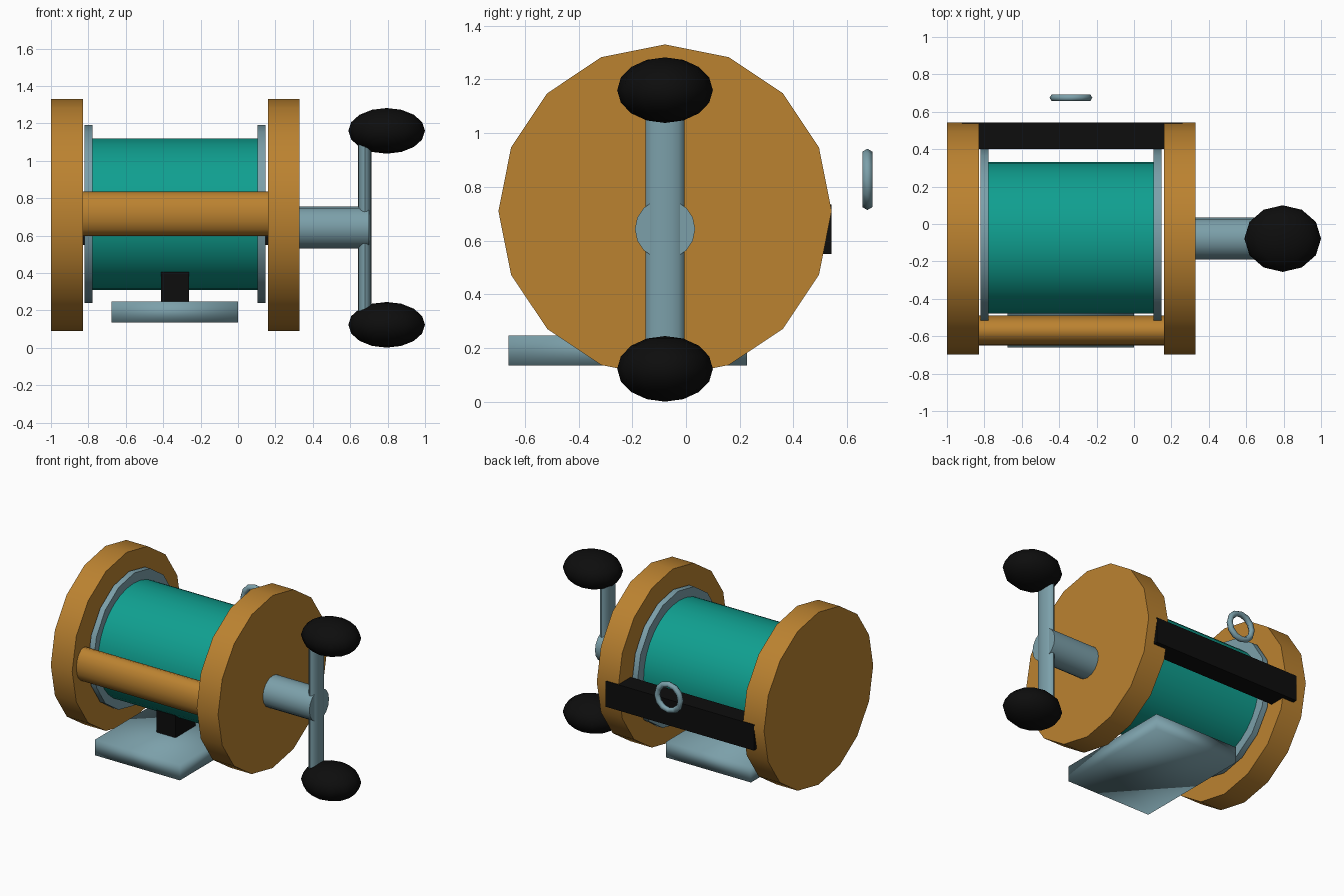
import bpy, math
from mathutils import Matrix

if "Cube" in bpy.data.objects:
    bpy.data.objects.remove(bpy.data.objects["Cube"])


def material(name, rgb):
    m = bpy.data.materials.new(name)
    m.diffuse_color = (*rgb, 1)
    m.use_nodes = True
    m.node_tree.nodes["Principled BSDF"].inputs["Base Color"].default_value = m.diffuse_color
    return m


GOLD = material("gold", (0.50, 0.225, 0.030))
TEAL = material("teal", (0.005, 0.35, 0.28))
STEEL = material("steel", (0.20, 0.35, 0.40))
BLACK = material("black", (0.004, 0.004, 0.004))


def finish(name, mat, angle=35):
    ob = bpy.context.object
    ob.name = name
    ob.data.materials.append(mat)
    bpy.ops.object.shade_smooth_by_angle(angle=math.radians(angle))
    return ob


def rod_x(name, mat, x0, x1, y, z, ry, rz, sides=16):
    """Elliptical cylinder along x with a vertex at the top."""
    bpy.ops.mesh.primitive_cylinder_add(vertices=sides, radius=1, depth=1)
    ob = bpy.context.object
    ob.data.transform(Matrix.Translation(((x0 + x1) / 2, y, z))
                      @ Matrix.Diagonal((x1 - x0, ry, rz, 1))
                      @ Matrix.Rotation(math.pi / 2, 4, 'Y'))
    return finish(name, mat)


def box(name, mat, lo, hi, angle=35):
    bpy.ops.mesh.primitive_cube_add(size=1)
    c = [(a + b) / 2 for a, b in zip(lo, hi)]
    s = [b - a for a, b in zip(lo, hi)]
    bpy.context.object.data.transform(Matrix.Translation(c) @ Matrix.Diagonal((*s, 1)))
    return finish(name, mat, angle)


CY = -0.078  # y of the reel axis

# Side plates and spool flanges
for side, px, fx in (("left", -1.0, -0.82), ("right", 0.16, 0.105)):
    rod_x(side + "_side_plate", GOLD, px, px + 0.17, CY, 0.71, 0.62, 0.62)
    rod_x(side + "_spool_flange", STEEL, fx, fx + 0.042, -0.065, 0.715, 0.467, 0.476)

# Wound line on the spool
rod_x("line_drum", TEAL, -0.79, 0.12, -0.074, 0.715, 0.405, 0.405, 32)

# Cross bars joining the plates
rod_x("front_bar", GOLD, -0.84, 0.17, -0.57, 0.717, 0.08, 0.118)
box("back_bar", BLACK, (-0.92, 0.40, 0.55), (0.26, 0.542, 0.735))

# Mounting foot (softly shaded block) and its stem
box("foot", STEEL, (-0.675, -0.66, 0.135), (0.0, 0.227, 0.247), 180)
box("foot_stem", BLACK, (-0.412, -0.335, 0.24), (-0.262, -0.11, 0.405))

# Crank shaft and arm
rod_x("crank_shaft", STEEL, 0.30, 0.70, CY, 0.643, 0.112, 0.112)
bpy.ops.mesh.primitive_cylinder_add(vertices=16, radius=1, depth=1)
bpy.context.object.data.transform(Matrix.Translation((0.678, CY, 0.64))
                                  @ Matrix.Diagonal((0.036, 0.072, 0.96, 1)))
finish("crank_arm", STEEL)

# Faceted knobs at both ends of the arm
for name, z in (("upper_knob", 1.16), ("lower_knob", 0.123)):
    bpy.ops.mesh.primitive_uv_sphere_add(segments=12, ring_count=8, radius=1)
    bpy.context.object.data.transform(Matrix.Translation((0.795, CY, z))
                                      @ Matrix.Diagonal((0.205, 0.178, 0.122, 1)))
    finish(name, BLACK, 60)

# Line guide ring behind the reel
bpy.ops.mesh.primitive_torus_add(major_segments=12, minor_segments=6,
                                 major_radius=0.093, minor_radius=0.021)
bpy.context.object.data.transform(Matrix.Translation((-0.337, 0.675, 0.828))
                                  @ Matrix.Rotation(math.pi / 2, 4, 'X'))
finish("guide_ring", STEEL, 65)
